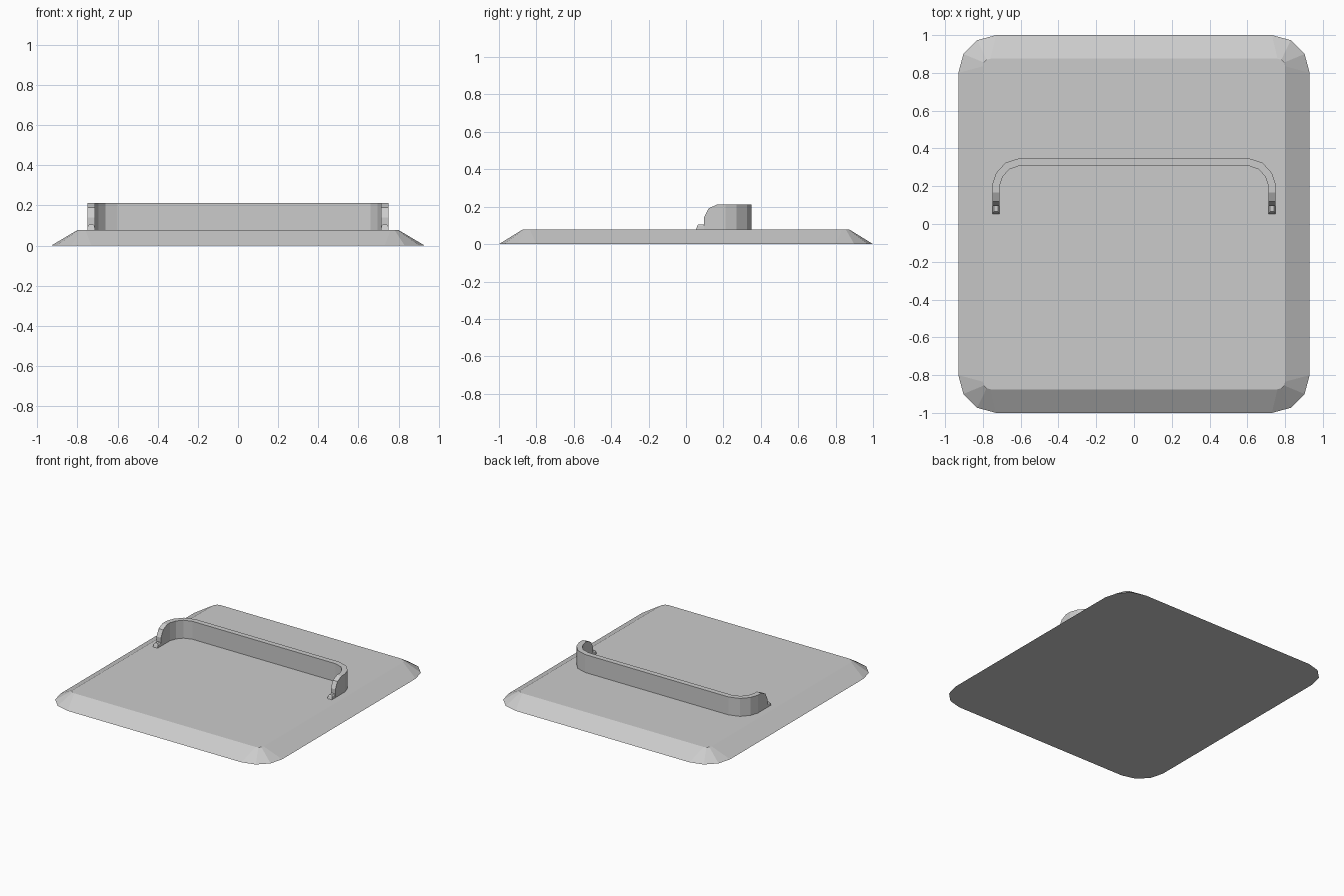
import bpy
import math

if "Cube" in bpy.data.objects:
    bpy.data.objects.remove(bpy.data.objects["Cube"])

grey = bpy.data.materials.new("grey")
grey.diffuse_color = (0.6, 0.6, 0.6, 1)
grey.use_nodes = True
grey.node_tree.nodes["Principled BSDF"].inputs["Base Color"].default_value = grey.diffuse_color


def make_object(name, verts, faces):
    mesh = bpy.data.meshes.new(name)
    mesh.from_pydata(verts, [], faces)
    mesh.materials.append(grey)
    mesh.update()
    obj = bpy.data.objects.new(name, mesh)
    bpy.context.collection.objects.link(obj)
    return obj


def loft(name, rings):
    """Skin equal-sized closed rings (counter-clockwise seen from the end) and cap both ends."""
    n = len(rings[0])
    verts = [v for ring in rings for v in ring]
    faces = [tuple(range(n))[::-1], tuple(range(len(verts) - n, len(verts)))]
    for k in range(len(rings) - 1):
        for i in range(n):
            j = (i + 1) % n
            faces.append((k * n + i, k * n + j, k * n + n + j, k * n + n + i))
    return make_object(name, verts, faces)


def rounded_rect(hx, hy, r, z, steps=3):
    ring = []
    for q, (sx, sy) in enumerate([(1, 1), (-1, 1), (-1, -1), (1, -1)]):
        for k in range(steps + 1):
            a = math.pi / 2 * (q + k / steps)
            ring.append((sx * (hx - r) + r * math.cos(a), sy * (hy - r) + r * math.sin(a), z))
    return ring


PLATE_TOP = 0.077
RAIL_TOP = 0.213

# Base plate with sloping edges
loft("base_plate", [rounded_rect(0.93, 1.0, 0.2, 0), rounded_rect(0.80, 0.875, 0.04, PLATE_TOP)])

# U-shaped rail: left half as (outer x, outer y, inner x, inner y, top z), then mirrored
half = [
    (0.75, 0.095, 0.712, 0.095, 0.14),
    (0.75, 0.12, 0.712, 0.12, 0.19),
    (0.75, 0.168, 0.712, 0.168, RAIL_TOP),
    (0.75, 0.21, 0.712, 0.20, RAIL_TOP),
    (0.73, 0.27, 0.695, 0.25, RAIL_TOP),
    (0.68, 0.325, 0.66, 0.29, RAIL_TOP),
    (0.60, 0.35, 0.60, 0.31, RAIL_TOP),
]
stations = [(-1, s) for s in half] + [(1, s) for s in reversed(half)]
rings = []
for side, (ox, oy, ix, iy, top) in stations:
    rings.append([(side * ox, oy, PLATE_TOP), (side * ix, iy, PLATE_TOP),
                  (side * ix, iy, top), (side * ox, oy, top)][::-1])
loft("rail", rings)

# Small tapered feet in front of the rail ends
for side, label in ((-1, "left"), (1, "right")):
    cx = side * 0.731
    base = [(cx - 0.019, 0.053), (cx + 0.019, 0.053), (cx + 0.019, 0.11), (cx - 0.019, 0.11)]
    top = [(cx - 0.010, 0.066), (cx + 0.010, 0.066), (cx + 0.010, 0.11), (cx - 0.010, 0.11)]
    mid = [(cx - 0.017, 0.060), (cx + 0.017, 0.060), (cx + 0.017, 0.11), (cx - 0.017, 0.11)]
    loft(label + "_rail_foot", [[(x, y, z) for x, y in ring] for ring, z in
                                ((base, PLATE_TOP), (mid, 0.097), (top, 0.106))])

# Consistent outward normals
import bmesh
for obj in bpy.data.objects:
    bm = bmesh.new()
    bm.from_mesh(obj.data)
    bmesh.ops.recalc_face_normals(bm, faces=bm.faces)
    bm.to_mesh(obj.data)
    bm.free()
